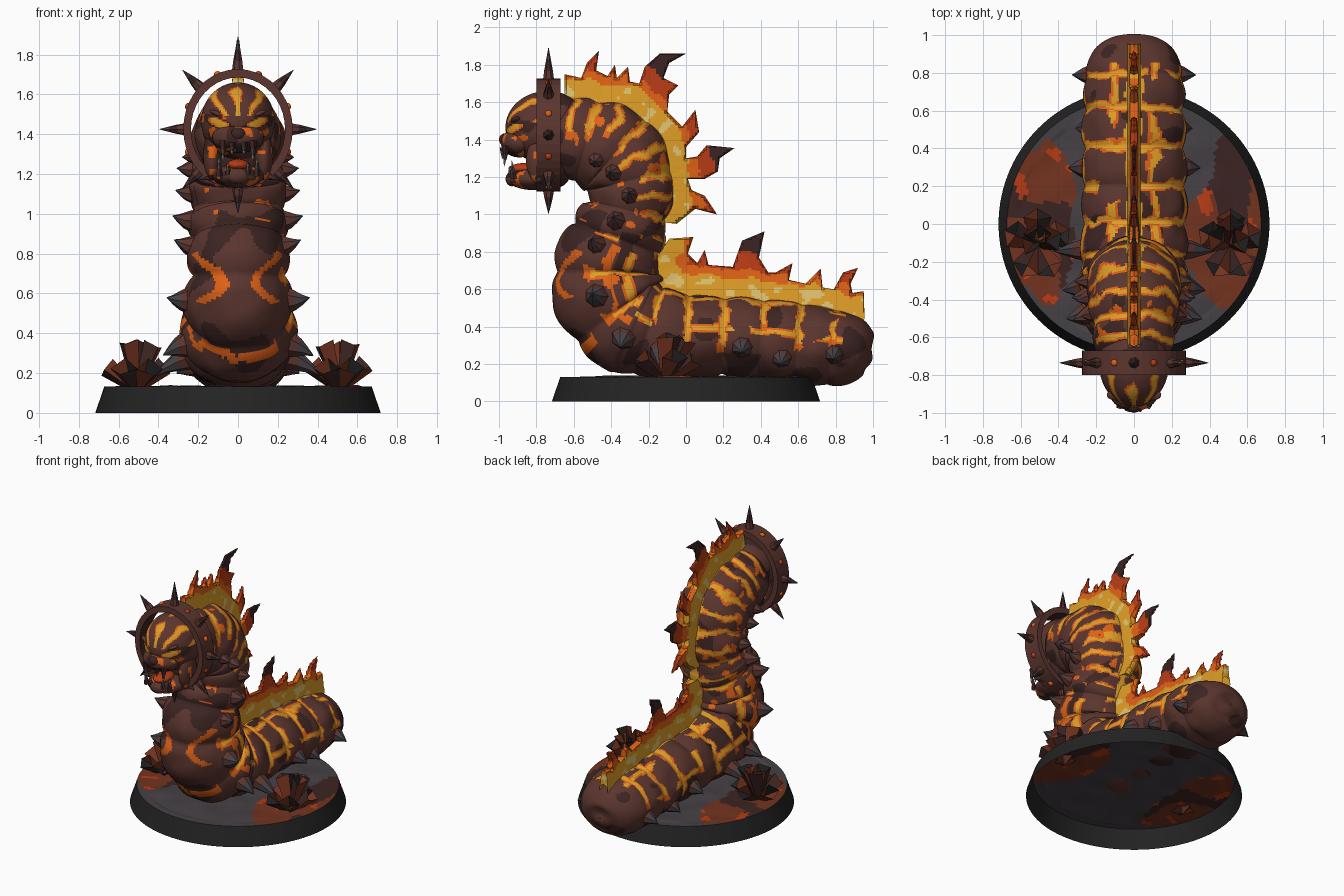
import bpy, bmesh, math, random
from mathutils import Vector, Matrix, noise

if "Cube" in bpy.data.objects:
    bpy.data.objects.remove(bpy.data.objects["Cube"])
random.seed(4)
PI = math.pi
COLS = [("brown hide", (.105, .036, .028)), ("dark brown", (.045, .018, .016)), ("lava yellow", (.74, .34, .02)),
        ("pale flame", (.75, .55, .17)), ("orange", (.74, .12, .008)), ("red orange", (.48, .045, .008)),
        ("horn grey", (.06, .052, .06)), ("charcoal", (.018, .017, .017)), ("rust", (.17, .033, .014)),
        ("bone", (.4, .33, .25))]
HIDE, DARK, YEL, PALE, ORG, RED, GREY, COAL, RUST, BONE = range(10)
MATS = []
for nm, c in COLS:
    m = bpy.data.materials.new(nm)
    m.diffuse_color = (*c, 1)
    m.use_nodes = True
    m.node_tree.nodes["Principled BSDF"].inputs["Base Color"].default_value = m.diffuse_color
    MATS.append(m)


def nz(p, k=1.0):
    return noise.noise(Vector(p) * k)


def build(name, verts, faces, mats, smooth=False):
    me = bpy.data.meshes.new(name)
    me.from_pydata([tuple(v) for v in verts], [], faces)
    for m in MATS:
        me.materials.append(m)
    for p, k in zip(me.polygons, mats):
        p.material_index = k
        p.use_smooth = smooth
    bm = bmesh.new()
    bm.from_mesh(me)
    bmesh.ops.recalc_face_normals(bm, faces=bm.faces[:])
    bm.to_mesh(me)
    bm.free()
    ob = bpy.data.objects.new(name, me)
    bpy.context.collection.objects.link(ob)
    return ob


def spike(name, p, d, L, r, mats=(HIDE, GREY, GREY), n=7, bend=(0, 0, 0)):
    p, d, b = Vector(p), Vector(d).normalized(), Vector(bend)
    q = d.to_track_quat('Z', 'Y')
    prof = [(1.15, -.25), (.8, .25), (.45, .6), (.03, 1)]
    vs = [p + q @ Vector((r * k * math.cos(2 * PI * i / n), r * k * math.sin(2 * PI * i / n), L * h)) + b * L * max(h, 0) ** 2
          for k, h in prof for i in range(n)]
    fs = [(j * n + i, j * n + (i + 1) % n, j * n + n + (i + 1) % n, j * n + n + i) for j in range(3) for i in range(n)]
    return build(name, vs, fs, [mats[f // n] for f in range(3 * n)])


def blob(name, c, r, rule, rot=None, n=20, smooth=True):
    bm = bmesh.new()
    bmesh.ops.create_uvsphere(bm, u_segments=n, v_segments=max(6, n * 2 // 3), radius=1)
    bm.transform(Matrix.Translation(c) @ (rot or Matrix()) @ Matrix.Diagonal((*r, 1)))
    vs = [v.co.copy() for v in bm.verts]
    fs = [[v.index for v in f.verts] for f in bm.faces]
    ms = [rule(f.calc_center_median()) if callable(rule) else rule for f in bm.faces]
    bm.free()
    return build(name, vs, fs, ms, smooth)


# Body spine: y, z, radius up/down, radius sideways
SP = [(-.70, 1.42, .19, .19), (-.53, 1.39, .23, .22), (-.38, 1.32, .25, .24), (-.30, 1.18, .23, .24), (-.31, 1.02, .22, .235),
      (-.37, .87, .25, .24), (-.43, .69, .28, .25), (-.37, .48, .28, .27), (-.20, .38, .25, .28), (0, .35, .22, .27),
      (.2, .345, .21, .27), (.4, .335, .21, .27), (.6, .31, .21, .265), (.78, .29, .205, .255), (.9, .275, .18, .225),
      (.965, .265, .13, .16), (.988, .26, .07, .08), (.995, .26, .005, .005)]
END = len(SP) - 1


def spine(u):
    i = min(max(int(math.floor(u)), 0), END - 1)
    t = u - i
    a, b, c, d = (Vector(SP[min(max(i + k, 0), END)]) for k in (-1, 0, 1, 2))
    return .5 * (2 * b + (c - a) * t + (2 * a - 5 * b + 4 * c - d) * t * t + (3 * b - a - 3 * c + d) * t ** 3)


def surf(u, th):
    s = spine(u)
    tg = spine(min(u + .05, END)) - spine(max(u - .05, 0))
    ty, tz = Vector((tg[0], tg[1])).normalized()
    amp = (.16 if 4.3 < u < 7.6 else .09) * min(1, max(0, 13.5 - u))
    k = 1 + amp * (abs(math.sin(PI * u)) ** .7 - .6)
    out = Vector((s[3] * math.sin(th), -tz * s[2] * math.cos(th), ty * s[2] * math.cos(th)))
    p = Vector((0, s[0], s[1])) + out * k
    return p + out.normalized() * .012 * nz(p, 8) * min(1, max(0, 14.5 - u))


def hide_colour(u, th, p):
    k = 2 if u < 4.5 else 1
    uu = u + .16 * nz(p, 9) + .06 * nz(p, 22)
    r = round(uu * k)
    d = abs(uu * k - r) / k
    tail = u > 7.5
    lim = 1.5 + .6 * nz((r * 3.7 + .3, p.x * 2, 1.1)) + (.2 if u > 5 else 0)
    t2 = th + .14 * nz(p, 9)
    if .2 < u < 13.6:
        if t2 < .15:
            return YEL
        if th < lim and d < (.12 if tail else .10) and nz(p, 7) > -.33:
            return YEL if d < (.075 if tail else .055) and th < lim - .2 else ORG
        if 5.2 < u < 13.4:
            e = min(abs(t2 - (1.35 if tail else 1.55)), abs(t2 - (.42 if tail else 1.1)))
            if e < .10 and nz(p, 5) > -.1:
                return YEL if e < .055 and t2 < 1.45 else ORG
        if u < 7 and .3 < th < 1.9 and nz(p, 13) > .42:
            return ORG
    c = 2.5 + .3 * math.sin((u - 5.9) * 7)      # chest markings
    if 5.65 < u < 6.4 and abs(t2 - c) < .12:
        return ORG
    if th > 1.8 and abs(uu - 7.1) < .06 and nz(p, 6) > -.2:
        return ORG
    if 3.3 < u < 4.9 and 2.4 < th < 2.9 and nz(p, 14) > .33:
        return ORG
    return DARK if nz(p, 5) > (.12 if th > 2 else .3) else HIDE


NU, NT = 400, 120
us = [END * i / NU for i in range(NU + 1)]
verts = [surf(u, 2 * PI * j / NT) for u in us for j in range(NT)]
faces, mats = [], []
for i in range(NU):
    for j in range(NT):
        f = (i * NT + j, i * NT + (j + 1) % NT, (i + 1) * NT + (j + 1) % NT, (i + 1) * NT + j)
        faces.append(f)
        th = 2 * PI * (j + .5) / NT
        mats.append(hide_colour(us[i] + END / NU / 2, min(th, 2 * PI - th), (verts[f[0]] + verts[f[2]]) / 2))
faces.append(tuple(range(NT)))
build("segmented_body", verts, faces, mats + [DARK], True)

# Horns along the flanks
for n, (u, th, L, r) in enumerate([(1.5, 1.9, .06, .04), (2.5, 1.85, .07, .045), (3.5, 1.6, .07, .045), (4.5, 1.75, .08, .05),
                                   (5.4, 1.9, .08, .05), (6.5, 1.8, .09, .06), (7.5, 1.9, .10, .06), (8.4, 1.95, .17, .06),
                                   (10.5, 1.8, .08, .055), (11.6, 2.0, .06, .05), (13.1, 1.75, .08, .05)]):
    for s in (1, -1):
        p = surf(u, s * th)
        c = spine(u)
        spike(f"flank_horn_{n}_{s}", p, p - Vector((0, c[0], c[1])), L, r, (HIDE, HIDE if u < 6 else GREY, GREY),
              bend=(0, 0, .25 if u < 7 else -.2))

# Flame crests: outline cut into small cells, coloured by height above the back
BACK = [surf(u * .1, 0) for u in range(0, 146)]


def crest(name, outline):
    bm = bmesh.new()
    bm.faces.new([bm.verts.new((0, y, z)) for y, z in outline]).normal_update()
    bmesh.ops.triangulate(bm, faces=bm.faces[:], ngon_method='EAR_CLIP')
    for ax, lo, hi in ((1, -.7, 1.0), (2, .4, 1.9)):
        for k in range(int((hi - lo) / .015) + 1):
            co, no = [0, 0, 0], [0, 0, 0]
            co[ax], no[ax] = lo + k * .015, 1
            bmesh.ops.bisect_plane(bm, geom=bm.verts[:] + bm.edges[:] + bm.faces[:], dist=1e-5, plane_co=co, plane_no=no)
    bm.verts.index_update()
    N = len(bm.verts)
    near = lambda p: min((p - b).length for b in BACK)
    L, R = [], []
    for v in bm.verts:
        d = near(v.co)
        t = 0 if v.is_boundary and d > .04 else .035 * max(.25, 1 - d / .3)
        L.append(v.co + Vector((t, 0, 0)))
        R.append(v.co - Vector((t, 0, 0)))
    fs, ms = [], []
    for f in bm.faces:
        p = f.calc_center_median()
        d = near(p) + .035 * nz(p, 11)
        m = (PALE if nz(p, 13) > .2 else YEL) if d < .08 else YEL if d < .10 else ORG if d < .15 else RED if d < .24 else DARK
        ids = [v.index for v in f.verts]
        fs += [ids, [i + N for i in reversed(ids)]]
        ms += [m, m]
    bm.free()
    build(name, L + R, fs, ms)


crest("upper_flame_crest", [(-.65, 1.58), (-.65, 1.75), (-.56, 1.73), (-.53, 1.81), (-.465, 1.875), (-.48, 1.77), (-.42, 1.74),
      (-.38, 1.80), (-.37, 1.73), (-.31, 1.79), (-.30, 1.71), (-.25, 1.70), (-.22, 1.79), (-.14, 1.86), (0, 1.86), (-.09, 1.81),
      (-.12, 1.73), (-.04, 1.69), (-.09, 1.64), (-.10, 1.55), (-.02, 1.47), (.05, 1.56), (.07, 1.44), (0, 1.36), (0, 1.30),
      (.06, 1.31), (.11, 1.37), (.26, 1.355), (.18, 1.30), (.17, 1.23), (.10, 1.19), (.01, 1.19), (.03, 1.13), (.10, 1.10),
      (.166, 1.0), (.05, 1.03), (-.05, .95), (-.14, .96), (-.13, 1.2), (-.22, 1.42), (-.4, 1.53)])
crest("lower_flame_crest", [(-.17, .66), (-.15, .78), (-.09, .87), (.04, .88), (.01, .79), (.06, .74), (.10, .81), (.12, .73),
      (.25, .72), (.30, .86), (.42, .91), (.39, .77), (.44, .69), (.48, .69), (.57, .74), (.55, .65), (.64, .63), (.72, .71), (.73, .61),
      (.79, .60), (.84, .69), (.92, .715), (.88, .63), (.89, .58), (.95, .59), (.955, .44), (.85, .43), (.4, .50), (0, .52), (-.1, .58)])

# Spiked collar ring
NC, verts, faces, mats = 40, [], [], []
for i in range(NC):
    a = 2 * PI * i / NC
    for k, y in ((1, -.80), (1, -.67), (.86, -.67), (.86, -.80)):
        verts.append((.275 * k * math.sin(a), y, 1.425 + .302 * k * math.cos(a)))
        q = len(verts) - 1
        e = (q // 4) * 4 + (q + 1) % 4
        faces.append((q, e, (e + 4) % (4 * NC), (q + 4) % (4 * NC)))
        mats.append(DARK if q % 4 == 2 else HIDE)
build("collar_ring", verts, faces, mats)
for i in range(8):
    a = PI * i / 4
    d = Vector((math.sin(a), 0, math.cos(a)))
    spike(f"collar_spike_{i}", (.275 * d.x, -.735, 1.425 + .302 * d.z), d, .165 if i == 0 else .12,
          .03, (HIDE, DARK, GREY))
    a += PI / 8
    blob(f"collar_rivet_{i}", (.268 * math.sin(a), -.735, 1.425 + .295 * math.cos(a)), (.02,) * 3, ORG if i % 2 else RED, n=10)


# Head
def face_colour(p):
    x = abs(p.x)
    dx = x - .095
    e = (dx / .055) ** 2 + ((p.z - 1.455 - .4 * dx) / .024) ** 2
    if p.y < -.75:
        if e < 1:
            return YEL if e < .6 else ORG
        if e < 2:
            return DARK
        if p.z > 1.49:
            s = math.cos(math.atan2(x, p.z - 1.40) * 11 + 2.5 * nz(p, 8))
            return YEL if s > .75 else ORG if s > .4 else HIDE
        if nz(p, 16) > .25:
            return ORG
    return DARK if nz(p, 7) > .2 else HIDE


spot = lambda p: ORG if nz(p, 17) > .36 else DARK if nz(p, 9) > .1 else HIDE
blob("skull", (0, -.74, 1.465), (.185, .225, .195), face_colour, n=100)
blob("snout", (0, -.89, 1.385), (.13, .1, .08), spot, n=40)
blob("nose", (0, -.965, 1.40), (.04, .035, .035), DARK, n=12)
blob("throat", (0, -.70, 1.28), (.15, .10, .14), DARK)
blob("lower_jaw", (0, -.81, 1.19), (.13, .145, .06), spot, n=40)
blob("tongue", (0, -.86, 1.245), (.06, .09, .03), RED)
blob("chin", (0, -.93, 1.19), (.06, .035, .04), HIDE, n=12)
for s in (1, -1):
    blob(f"cheek_{s}", (s * .13, -.77, 1.29), (.045, .085, .13), spot, n=32)
    blob(f"brow_{s}", (s * .09, -.905, 1.497), (.06, .03, .014), HIDE, Matrix.Rotation(-s * .4, 4, 'Y'), n=14)
    spike(f"jaw_horn_{s}", (s * .14, -.78, 1.2), (s, -.2, -.5), .07, .03, (HIDE, HIDE, GREY))
    for n, (x, L) in enumerate(((.03, .05), (.075, .09))):
        y = -.89 - .09 * math.sqrt(1 - (x / .13) ** 2)
        spike(f"upper_tooth_{n}_{s}", (s * x, y, 1.345), (0, -.1, -1), L, .018, (DARK, GREY, BONE), 5)
        spike(f"lower_tooth_{n}_{s}", (s * (x + .02), y + .04, 1.21), (0, -.1, 1), .08 if n else .05, .016, (DARK, GREY, BONE), 5)

# Round base, open underneath
NB, NR = 120, 30
verts = [(.717 * math.cos(2 * PI * i / NB), .717 * math.sin(2 * PI * i / NB), 0) for i in range(NB)]
for k in range(NR + 1):
    r = .668 * (1 - k / NR) + .004
    for i in range(NB):
        a = 2 * PI * i / NB
        x, y = r * math.cos(a), r * math.sin(a)
        verts.append((x, y, .132 + (.012 * nz((x, y, 0), 6) if k > 2 else 0)))
faces, mats = [], []
for k in range(NR + 1):
    for i in range(NB):
        f = (k * NB + i, k * NB + (i + 1) % NB, (k + 1) * NB + (i + 1) % NB, (k + 1) * NB + i)
        c = sum((Vector(verts[q]) for q in f), Vector()) / 4
        g = ((abs(c.x) - .5) / .2) ** 2 + (c.y / .42) ** 2 + .7 * nz(c, 5)
        faces.append(f)
        mats.append(COAL if k < 1 else (RED if nz(c, 9) > .38 else RUST if nz(c, 4) < .2 else DARK) if g < 1 else GREY)
build("round_base", verts, faces, mats)

# Crystal clusters: flared four-sided shards leaning outwards
for s in (1, -1):
    for n in range(8):
        a = 2 * PI * n / 5 + .3
        tilt = (.85 if n < 5 else .25) + random.uniform(-.12, .12)
        d = Vector((math.cos(a) * math.sin(tilt) * s, math.sin(a) * math.sin(tilt) * 1.4, math.cos(tilt)))
        q = d.to_track_quat('Z', 'Y')
        L = .18 if n < 5 else .235
        o = Vector((s * .51, -.11, .11))
        ring = lambda r, h: [o + q @ Vector((r * math.cos(t * PI / 2), r * math.sin(t * PI / 2) * .7, h + .02 * (t % 2) * (h > .1)))
                             for t in range(4)]
        vs = ring(.025, 0) + ring(.075, L) + [o + q @ Vector((0, 0, L - .09))]
        fs = [(i, (i + 1) % 4, 4 + (i + 1) % 4, 4 + i) for i in range(4)] + [(4 + i, 4 + (i + 1) % 4, 8) for i in range(4)]
        build(f"crystal_shard_{n}_{s}", vs, fs, [RUST, DARK, RUST, DARK] + [COAL, RUST] * 2)
